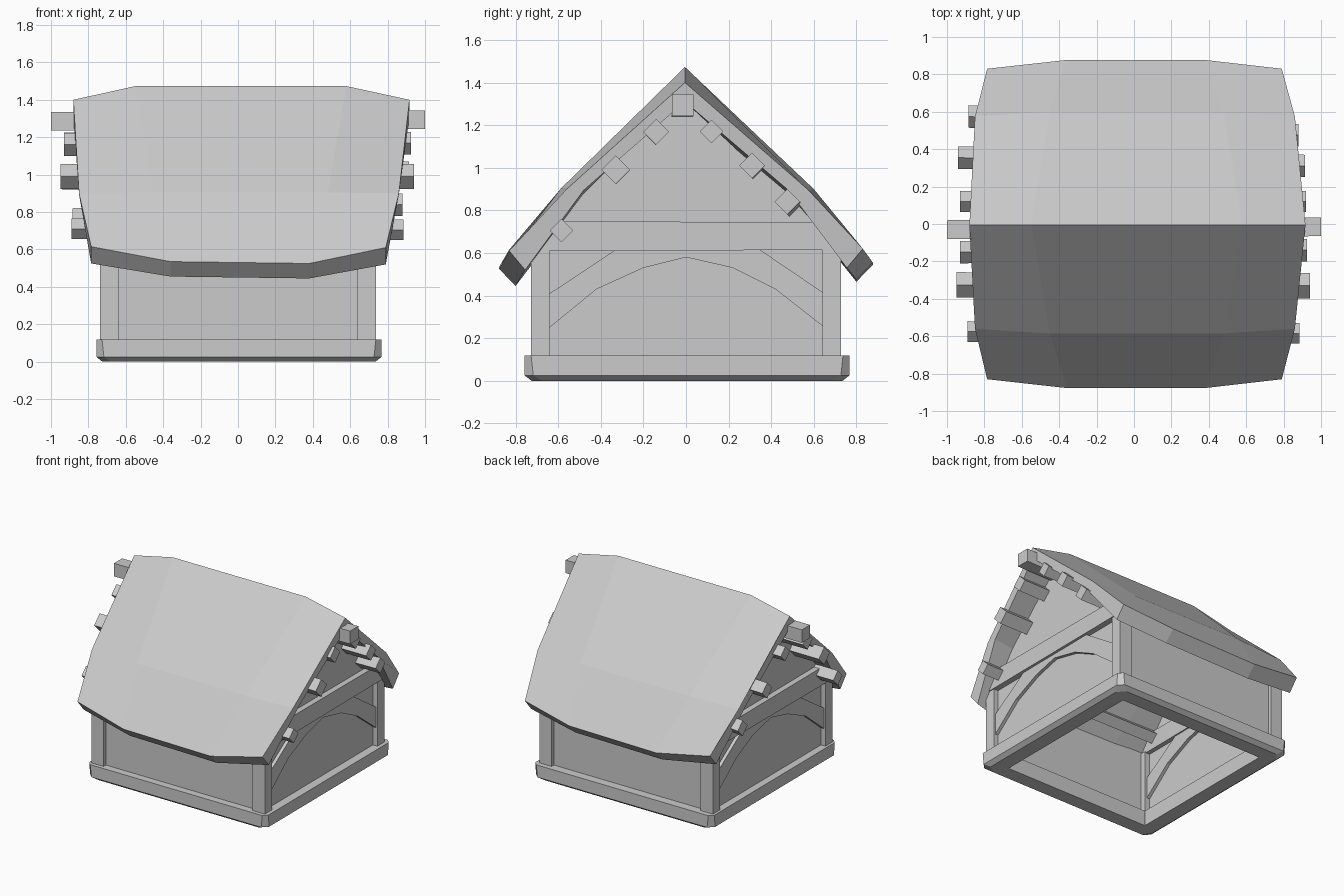
import bpy, bmesh
from mathutils import Vector

if "Cube" in bpy.data.objects:
    bpy.data.objects.remove(bpy.data.objects["Cube"])


def make(name, verts, faces):
    me = bpy.data.meshes.new(name)
    bm = bmesh.new()
    vs = [bm.verts.new(v) for v in verts]
    for f in faces:
        bm.faces.new([vs[i] for i in f])
    bmesh.ops.recalc_face_normals(bm, faces=bm.faces[:])
    bm.to_mesh(me)
    bm.free()
    ob = bpy.data.objects.new(name, me)
    bpy.context.collection.objects.link(ob)
    return ob


def loft(name, rings, caps=True, closed=False):
    n, m = len(rings[0]), len(rings)
    verts = [p for r in rings for p in r]
    faces = []
    for k in range(m if closed else m - 1):
        a, b = k * n, (k + 1) % m * n
        faces += [(a + i, a + (i + 1) % n, b + (i + 1) % n, b + i) for i in range(n)]
    if caps and not closed:
        faces += [tuple(range(n)), tuple(range((m - 1) * n, m * n))]
    return make(name, verts, faces)


def slab(name, outline, x0, x1):
    """Extrude a (y, z) outline along x."""
    return loft(name, [[(x, y, z) for y, z in outline] for x in (x0, x1)])


def box(name, x0, x1, y0, y1, z0, z1):
    return slab(name, [(y0, z0), (y1, z0), (y1, z1), (y0, z1)], x0, x1)


def mirror(ob, x=True, y=False):
    m = ob.modifiers.new("mirror", 'MIRROR')
    m.use_axis = (x, y, False)
    pivot_free = m  # mirrored about the world origin, where every object sits
    return ob


# hollow base frame with clipped corners and a chamfered lower edge
def octagon(r, c, z):
    pts = [(r, r - c), (r - c, r), (c - r, r), (-r, r - c),
           (-r, c - r), (c - r, -r), (r - c, -r), (r, c - r)]
    return [(x + 0.005, y + 0.005, z) for x, y in pts]


loft("base_frame", [octagon(0.73, 0.05, 0), octagon(0.762, 0.04, 0.025),
                    octagon(0.762, 0.03, 0.118), octagon(0.62, 0.004, 0.118),
                    octagon(0.62, 0.004, 0)], closed=True)

# corner posts
mirror(box("corner_posts", 0.635, 0.738, 0.64, 0.728, 0.1, 0.615), y=True)

# thin side walls and gable walls
side = box("side_walls", -0.68, 0.68, 0.68, 0.70, 0.1, 0.66)
mirror(side, x=False, y=True)
gable = [(-0.69, 0.1), (0.69, 0.1), (0.69, 0.66), (0.5, 0.91),
         (0, 1.36), (-0.5, 0.91), (-0.69, 0.66)]
mirror(slab("gable_walls", gable, 0.68, 0.70))

# gable tie beams
tie = [(-0.725, 0.608), (0.735, 0.615), (0.61, 0.745), (-0.61, 0.748)]
mirror(slab("tie_beams", tie, 0.645, 0.745))

# arched braces under the tie beams
arch = [(-0.64, 0.25), (-0.42, 0.43), (-0.2, 0.53), (0, 0.58), (0.22, 0.53),
        (0.42, 0.43), (0.65, 0.25), (0.65, 0.41), (0.34, 0.62), (-0.33, 0.615), (-0.64, 0.41)]
mirror(slab("arch_braces", arch, 0.655, 0.725))


# ridge beam and purlins: square timbers from one gable to the other
def timber(name, a, b, size, diamond=True):
    h = size / 2
    # sloping timbers are turned 45 degrees to follow the roof pitch
    r = h * 1.414
    off = [(r, 0), (0, r), (-r, 0), (0, -r)] if diamond else [(h, h), (-h, h), (-h, -h), (h, -h)]
    return loft(name, [[(p[0], p[1] + u, p[2] + v) for u, v in off] for p in (a, b)])


timber("ridge_beam", (-1, -0.03, 1.285), (1, -0.015, 1.293), 0.1, False)
purlins = [((-0.93, -0.15, 1.16), (0.925, -0.14, 1.168), 0.085),
           ((-0.95, -0.325, 0.99), (0.94, -0.33, 0.99), 0.095),
           ((-0.89, -0.575, 0.71), (0.885, -0.585, 0.705), 0.078),
           ((-0.93, 0.12, 1.17), (0.92, 0.12, 1.17), 0.078),
           ((-0.94, 0.355, 0.98), (0.915, 0.31, 1.01), 0.085),
           ((-0.885, 0.575, 0.76), (0.88, 0.475, 0.84), 0.085)]
for i, (a, b, s) in enumerate(purlins):
    timber(f"purlin_{i + 1}", a, b, s)


# sagging thick roof: x, y, z for ridge, knee, eave (outer) then eave, knee, ridge (inner)
def section(xr, xk, xe, prof, dz=0.0):
    (zr, (yk, zk), (ye, ze), (yi, zi), (yj, zj), zq) = prof
    return [(xe, -ye, ze - dz), (xk, -yk, zk), (xr, -0.005, zr), (xk, yk + 0.015, zk - 0.005),
            (xe, ye, ze + dz), (xe, yi, zi + dz), (xk, yj, zj), (xr, -0.005, zq),
            (xk, -yj, zj), (xe, -yi, zi - dz)]


end = (1.40, (0.56, 0.90), (0.83, 0.615), (0.755, 0.525), (0.48, 0.895), 1.31)
mid = (1.473, (0.585, 0.905), (0.877, 0.54), (0.80, 0.46), (0.49, 0.85), 1.335)
loft("roof", [section(-0.88, -0.85, -0.785, end),
              section(-0.55, -0.45, -0.36, mid, 0.005),
              section(0.58, 0.48, 0.38, mid, 0.015),
              section(0.917, 0.86, 0.79, end, 0.005)])
